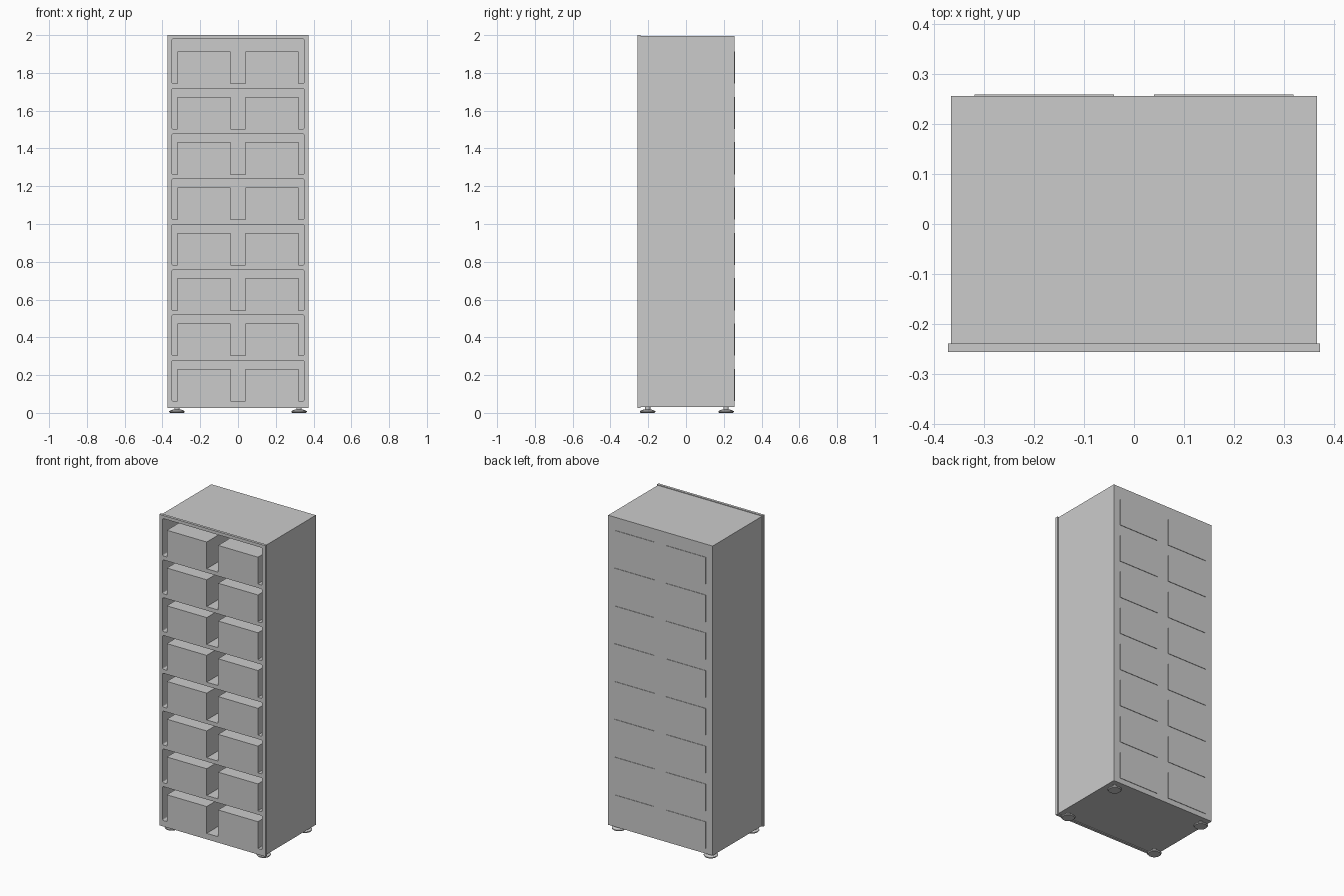
import bpy
import bmesh
import math
from mathutils import Matrix, Vector

if "Cube" in bpy.data.objects:
    bpy.data.objects.remove(bpy.data.objects["Cube"])

grey = bpy.data.materials.new("neutral grey")
grey.use_nodes = True
grey.diffuse_color = (0.6, 0.6, 0.6, 1)
grey.node_tree.nodes["Principled BSDF"].inputs["Base Color"].default_value = (0.6, 0.6, 0.6, 1)


def finish(name, bm):
    mesh = bpy.data.meshes.new(name)
    bm.to_mesh(mesh)
    bm.free()
    mesh.materials.append(grey)
    obj = bpy.data.objects.new(name, mesh)
    bpy.context.collection.objects.link(obj)
    return obj


def add_box(bm, x, y, z, corner=0):
    """Box from (min, max) ranges; optionally rounds the edges along y."""
    size = Vector((x[1] - x[0], y[1] - y[0], z[1] - z[0]))
    centre = Vector((sum(x), sum(y), sum(z))) / 2
    matrix = Matrix.Translation(centre) @ Matrix.Diagonal((*size, 1))
    verts = bmesh.ops.create_cube(bm, size=1, matrix=matrix)["verts"]
    if corner:
        edges = {e for v in verts for e in v.link_edges
                 if abs(e.verts[0].co.y - e.verts[1].co.y) > 0.1}
        bmesh.ops.bevel(bm, geom=list(edges), offset=corner, segments=4,
                        profile=0.5, affect="EDGES")


def box(name, x, y, z):
    bm = bmesh.new()
    add_box(bm, x, y, z)
    return finish(name, bm)


ROWS = 8
PITCH = 0.24
FLOOR = 0.063
FRONT = -0.257

# Compartment openings, used to hollow out the cabinet
bm = bmesh.new()
for row in range(ROWS):
    low = FLOOR + PITCH * row
    high = 1.98 if row == ROWS - 1 else low + 0.215
    add_box(bm, (-0.35, 0.35), (-0.3, 0.24), (low, high), 0.008)
cutter = finish("compartment_cutter", bm)
cutter.hide_render = True

# Cabinet shell and its slightly wider front frame
shell = box("cabinet_shell", (-0.367, 0.367), (-0.24, 0.257), (0.03, 1.996))
frame = box("front_frame", (-0.373, 0.373), (FRONT, -0.24), (0.025, 2.0))
for obj in (shell, frame):
    cut = obj.modifiers.new("compartments", "BOOLEAN")
    cut.operation = "DIFFERENCE"
    cut.solver = "EXACT"
    cut.object = cutter
    bpy.context.view_layer.objects.active = obj
    bpy.ops.object.modifier_apply(modifier=cut.name)
bpy.data.objects.remove(cutter)

# Storage boxes, two per compartment, just showing through the back
for row in range(ROWS):
    low = FLOOR + PITCH * row
    for side, x in (("right", (-0.32, -0.04)), ("left", (0.04, 0.32))):
        box(f"storage_box_{side}_{row + 1}", x, (FRONT, 0.26), (low, low + 0.17))


# Levelling feet: a flared pad on a short stem
def foot(name, x, y):
    bm = bmesh.new()
    profile = [(0, 0), (0.036, 0), (0.041, 0.005), (0.041, 0.009),
               (0.028, 0.016), (0.014, 0.018), (0.014, 0.031), (0, 0.031)]
    verts = [bm.verts.new((r, 0, z)) for r, z in profile]
    edges = [bm.edges.new(pair) for pair in zip(verts, verts[1:])]
    bmesh.ops.spin(bm, geom=verts + edges, cent=(0, 0, 0), axis=(0, 0, 1),
                   angle=math.tau, steps=24)
    bmesh.ops.remove_doubles(bm, verts=bm.verts, dist=0.0001)
    bmesh.ops.recalc_face_normals(bm, faces=bm.faces)
    obj = finish(name, bm)
    obj.location = (x, y, 0)
    bpy.ops.object.select_all(action="DESELECT")
    obj.select_set(True)
    bpy.context.view_layer.objects.active = obj
    bpy.ops.object.shade_smooth_by_angle(angle=math.radians(30))


for end, y in (("front", -0.203), ("back", 0.212)):
    for side, x in (("right", -0.323), ("left", 0.323)):
        foot(f"foot_{end}_{side}", x, y)
